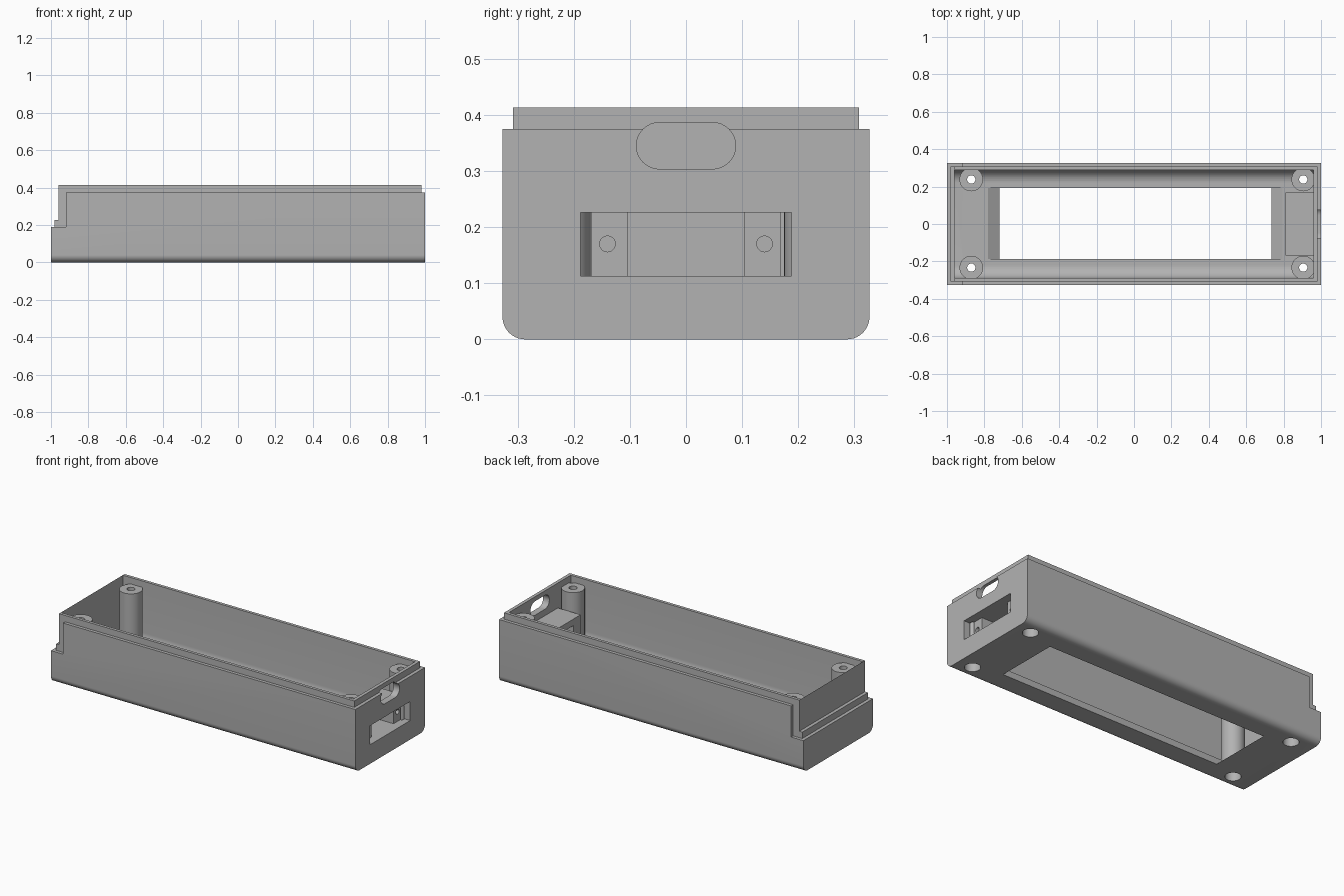
import bpy
import bmesh
from math import cos, sin, pi
from mathutils import Matrix

if "Cube" in bpy.data.objects:
    bpy.data.objects.remove(bpy.data.objects["Cube"])

grey = bpy.data.materials.new("plain grey")
grey.use_nodes = True
colour = (0.45, 0.45, 0.45, 1)
grey.diffuse_color = colour
grey.node_tree.nodes["Principled BSDF"].inputs["Base Color"].default_value = colour


def finish(name, bm):
    bmesh.ops.recalc_face_normals(bm, faces=bm.faces)
    mesh = bpy.data.meshes.new(name)
    bm.to_mesh(mesh)
    bm.free()
    mesh.materials.append(grey)
    obj = bpy.data.objects.new(name, mesh)
    bpy.context.collection.objects.link(obj)
    return obj


def prism(name, points, x0, x1):
    """Extrude a y-z outline along x."""
    bm = bmesh.new()
    face = bm.faces.new([bm.verts.new((x0, y, z)) for y, z in points])
    new = bmesh.ops.extrude_face_region(bm, geom=[face])["geom"]
    verts = [g for g in new if isinstance(g, bmesh.types.BMVert)]
    bmesh.ops.translate(bm, verts=verts, vec=(x1 - x0, 0, 0))
    return finish(name, bm)


def box(name, x0, x1, y0, y1, z0, z1):
    return prism(name, [(y0, z0), (y1, z0), (y1, z1), (y0, z1)], x0, x1)


def tray(name, half, z0, z1, radius, x0, x1):
    """Block whose two long bottom edges are rounded."""
    arc = [(half - radius + radius * sin(a), z0 + radius - radius * cos(a))
           for a in (pi / 2 * i / 10 for i in range(11))]
    outline = arc + [(half, z1), (-half, z1)] + [(-y, z) for y, z in reversed(arc)]
    return prism(name, outline, x0, x1)


def cylinder(name, radius, depth, centre, along_x=False):
    bm = bmesh.new()
    bmesh.ops.create_cone(bm, cap_ends=True, segments=40, radius1=radius,
                          radius2=radius, depth=depth)
    turn = Matrix.Rotation(pi / 2, 4, "Y") if along_x else Matrix()
    bm.transform(Matrix.Translation(centre) @ turn)
    return finish(name, bm)


def combine(target, tool, operation="DIFFERENCE", keep=False):
    tool.hide_render = True
    mod = target.modifiers.new("shape", "BOOLEAN")
    mod.object, mod.operation, mod.solver = tool, operation, "EXACT"
    bpy.context.view_layer.objects.active = target
    bpy.ops.object.modifier_apply(modifier=mod.name)
    if not keep:
        bpy.data.objects.remove(tool)


# Outer shell and stepped inner lip, both lowered at the open end
case = tray("case", 0.327, 0, 0.375, 0.04, -1, 1)
combine(case, box("cutter", -1.1, -0.92, -1, 1, 0.19, 1))
lip = tray("lip", 0.308, 0.05, 0.413, 0.04, -0.98, 0.98)
combine(lip, box("cutter", -1.1, -0.96, -1, 1, 0.228, 1))
combine(case, lip, "UNION")
combine(case, tray("cavity", 0.29, 0.0375, 1, 0.07, -0.96, 0.96))

# Floor window with sloping ends
window = box("window", -0.72, 0.735, -0.187, 0.193, -0.05, 0.0375 + 0.05)
for v in window.data.vertices:
    slope = 0.06 / 0.0375 * v.co.z
    v.co.x += slope if v.co.x > 0 else -slope
combine(case, window)

# Rounded cable slot in the closed end
r = 0.0415
slot = [(s * 0.047 + r * cos(a), 0.345 + r * sin(a))
        for s, start in ((1, -pi / 2), (-1, pi / 2))
        for a in (start + pi * i / 16 for i in range(17))]
combine(case, prism("slot", slot, 0.9, 1.1))

# Switch housing with a recess, through opening and two screw holes
housing = box("switch_housing", 0.81, 0.97, -0.168, 0.168, 0.02, 0.265)
recess = box("recess", 0.95, 1.1, -0.188, 0.188, 0.113, 0.226)
combine(case, recess, keep=True)
combine(housing, recess)
combine(housing, box("opening", 0.7, 1.1, -0.103, 0.103, 0.113, 0.226))
for side in (-1, 1):
    combine(housing, cylinder("screw_hole", 0.014, 0.2,
                              (0.96, side * 0.14, 0.17), True))

# Screw posts, bored from below
posts = []
for x, end in ((-0.87, "right"), (0.905, "left")):
    for y, side in ((-0.233, "front"), (0.238, "back")):
        post = cylinder(f"{side}_{end}_post", 0.063, 0.355, (x, y, 0.1975))
        for radius, top in ((0.043, 0.28), (0.022, 0.5)):
            bore = cylinder("bore", radius, top + 0.1, (x, y, top / 2 - 0.05))
            if top < 0.4:
                combine(case, bore, keep=True)
            combine(post, bore)
        posts.append(post)

# Smooth the rounded surfaces, keep the corners crisp
bpy.ops.object.select_all(action="DESELECT")
for obj in [case, housing] + posts:
    obj.select_set(True)
    bpy.context.view_layer.objects.active = obj
bpy.ops.object.shade_smooth_by_angle(angle=pi / 6)
